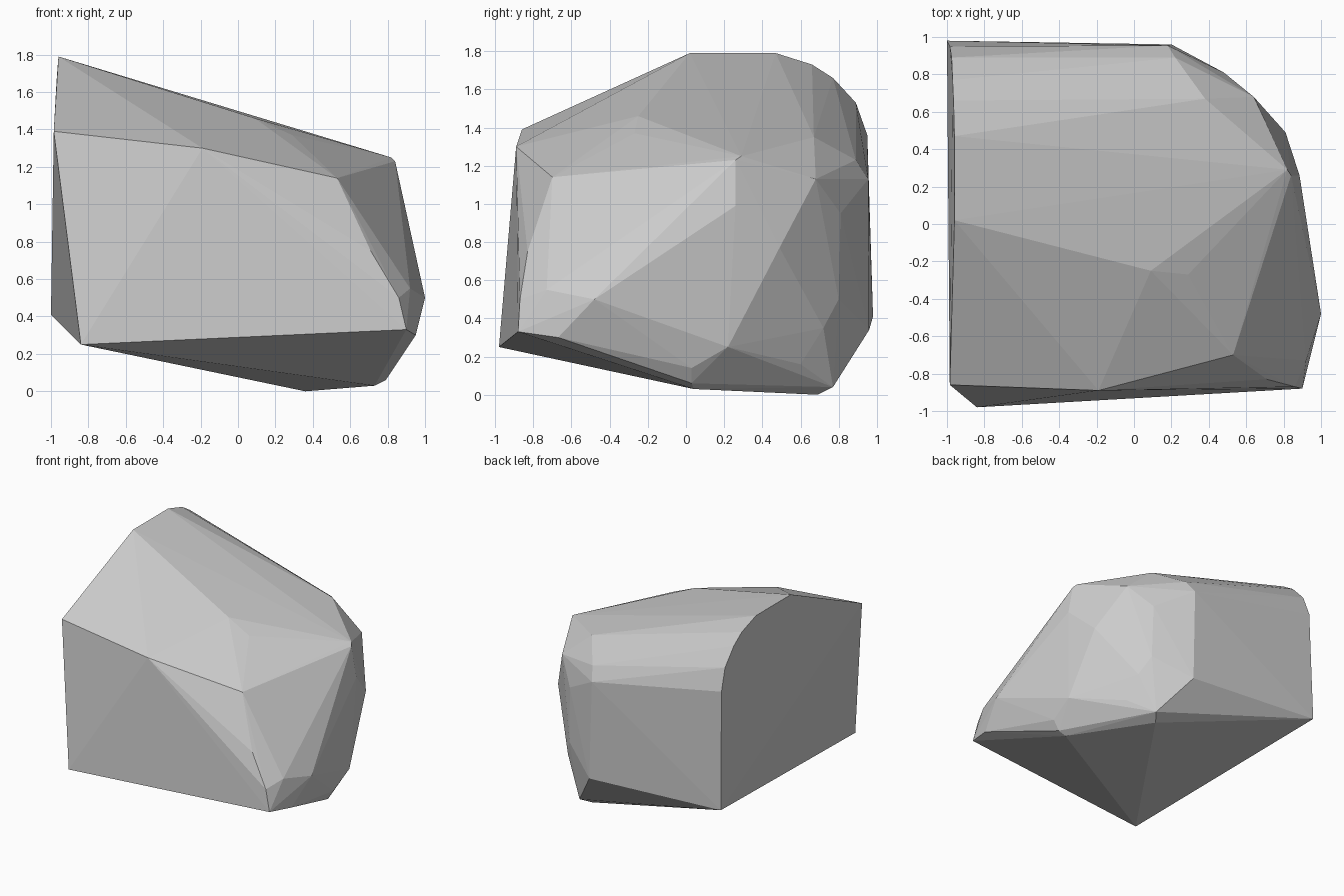
import bpy, bmesh, math

# Corner points of the chipped boulder, grouped by region
left_end = [(-0.84, -0.98, 0.25), (-0.985, -0.86, 1.39), (-0.96, 0.02, 1.79),
            (-0.96, 0.47, 1.79), (-0.965, 0.66, 1.73), (-0.97, 0.77, 1.66),
            (-0.975, 0.89, 1.53), (-0.985, 0.95, 1.36), (-1.0, 0.98, 0.41)]
front = [(-0.19, -0.89, 1.30), (0.53, -0.70, 1.14), (0.71, -0.83, 0.75),
         (0.86, -0.87, 0.50), (0.90, -0.88, 0.33)]
crown = [(0.09, -0.25, 1.46), (0.29, -0.27, 1.37), (0.84, 0.26, 1.23),
         (0.82, 0.29, 1.25), (0.38, 0.67, 1.35)]
right = [(0.92, -0.73, 0.55), (0.95, -0.67, 0.30), (1.0, -0.48, 0.50),
         (0.885, 0.26, 0.99), (0.81, 0.49, 0.77), (0.85, 0.22, 0.25),
         (0.64, 0.68, 1.13), (0.67, 0.64, 0.99)]
back = [(0.22, 0.89, 1.23), (0.18, 0.955, 1.13), (0.48, 0.81, 0.95),
        (0.49, 0.80, 0.50), (0.20, 0.96, 0.34), (0.56, 0.72, 0.35)]
base = [(0.36, 0.69, 0.0), (0.42, 0.77, 0.04), (0.58, 0.60, 0.16),
        (0.73, 0.04, 0.03), (0.79, 0.03, 0.06), (0.84, 0.03, 0.14)]

# Wrap the points in a tight faceted shell
bm = bmesh.new()
for p in left_end + front + crown + right + back + base:
    bm.verts.new(p)
bmesh.ops.convex_hull(bm, input=bm.verts[:])
loose = [v for v in bm.verts if not v.link_faces]
bmesh.ops.delete(bm, geom=loose, context='VERTS')
bmesh.ops.dissolve_limit(bm, angle_limit=math.radians(0.5),
                         verts=bm.verts[:], edges=bm.edges[:])
bmesh.ops.recalc_face_normals(bm, faces=bm.faces[:])

mesh = bpy.data.meshes.new("boulder")
bm.to_mesh(mesh)
bm.free()
boulder = bpy.data.objects.new("boulder", mesh)
bpy.context.collection.objects.link(boulder)

# Stone colour
stone = bpy.data.materials.new("stone grey")
stone.diffuse_color = (0.6, 0.6, 0.6, 1.0)
mesh.materials.append(stone)
